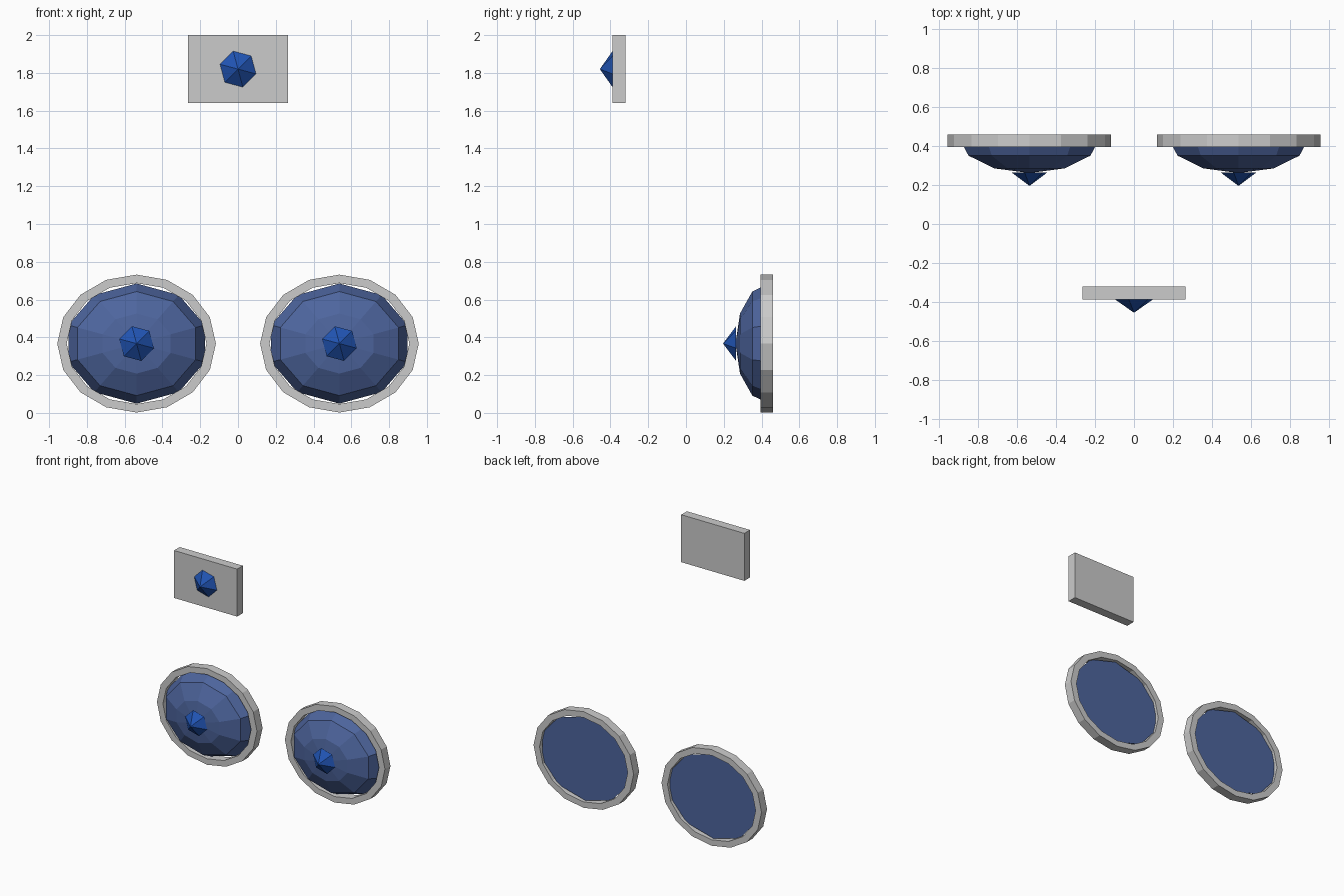
import bpy, bmesh, math

if "Cube" in bpy.data.objects:
    bpy.data.objects.remove(bpy.data.objects["Cube"])


def material(name, rgb):
    m = bpy.data.materials.new(name)
    m.diffuse_color = (*rgb, 1)
    m.use_nodes = True
    m.node_tree.nodes["Principled BSDF"].inputs["Base Color"].default_value = m.diffuse_color
    return m


DOME_BLUE = material("dome_blue", (0.075, 0.13, 0.34))
STUD_BLUE = material("stud_blue", (0.015, 0.09, 0.46))


def loft(name, cx, cz, sides, start, rings, mat=None, apex=None, closed=False):
    """Skin (rx, rz, y) polygon rings facing -y; end in an apex or close into a loop."""
    bm = bmesh.new()
    loops = []
    for rx, rz, y in rings:
        angles = [math.radians(start) + math.tau * i / sides for i in range(sides)]
        loops.append([bm.verts.new((cx + rx * math.cos(a), y, cz + rz * math.sin(a)))
                      for a in angles])
    pairs = list(zip(loops, loops[1:]))
    if closed:
        pairs.append((loops[-1], loops[0]))
    else:
        bm.faces.new(loops[0])
    for a, b in pairs:
        for i in range(sides):
            j = (i + 1) % sides
            bm.faces.new((a[i], a[j], b[j], b[i]))
    if apex is not None:
        tip = bm.verts.new((cx, apex, cz))
        for i in range(sides):
            bm.faces.new((loops[-1][i], loops[-1][(i + 1) % sides], tip))
    bmesh.ops.recalc_face_normals(bm, faces=bm.faces)
    mesh = bpy.data.meshes.new(name)
    bm.to_mesh(mesh)
    bm.free()
    ob = bpy.data.objects.new(name, mesh)
    bpy.context.collection.objects.link(ob)
    if mat:
        mesh.materials.append(mat)
    return ob


# Upper plate with its pointed stud
bpy.ops.mesh.primitive_cube_add(size=1, location=(0, -0.355, 1.82))
plate = bpy.context.object
plate.name = "upper_plate"
plate.scale = (0.53, 0.068, 0.36)
loft("plate_stud", 0, 1.82, 6, 105, [(0.1, 0.1, -0.388)], STUD_BLUE, apex=-0.456)

# Pair of oval rims, each holding a faceted dome and a stud
CZ = 0.367
for side, cx in (("left", -0.537), ("right", 0.537)):
    loft(side + "_rim", cx, CZ, 16, 90,
         [(0.42, 0.365, 0.395), (0.42, 0.365, 0.461),
          (0.37, 0.32, 0.461), (0.37, 0.32, 0.395)], closed=True)
    dome = []
    for t in (90, 60, 30):
        s, c = math.sin(math.radians(t)), math.cos(math.radians(t))
        dome.append((0.38 * s, 0.318 * s, 0.44 - 0.178 * c))
    loft(side + "_dome", cx, CZ, 10, 90, dome, DOME_BLUE, apex=0.262)
    loft(side + "_dome_stud", cx, CZ, 6, 105, [(0.095, 0.095, 0.265)], STUD_BLUE, apex=0.196)
